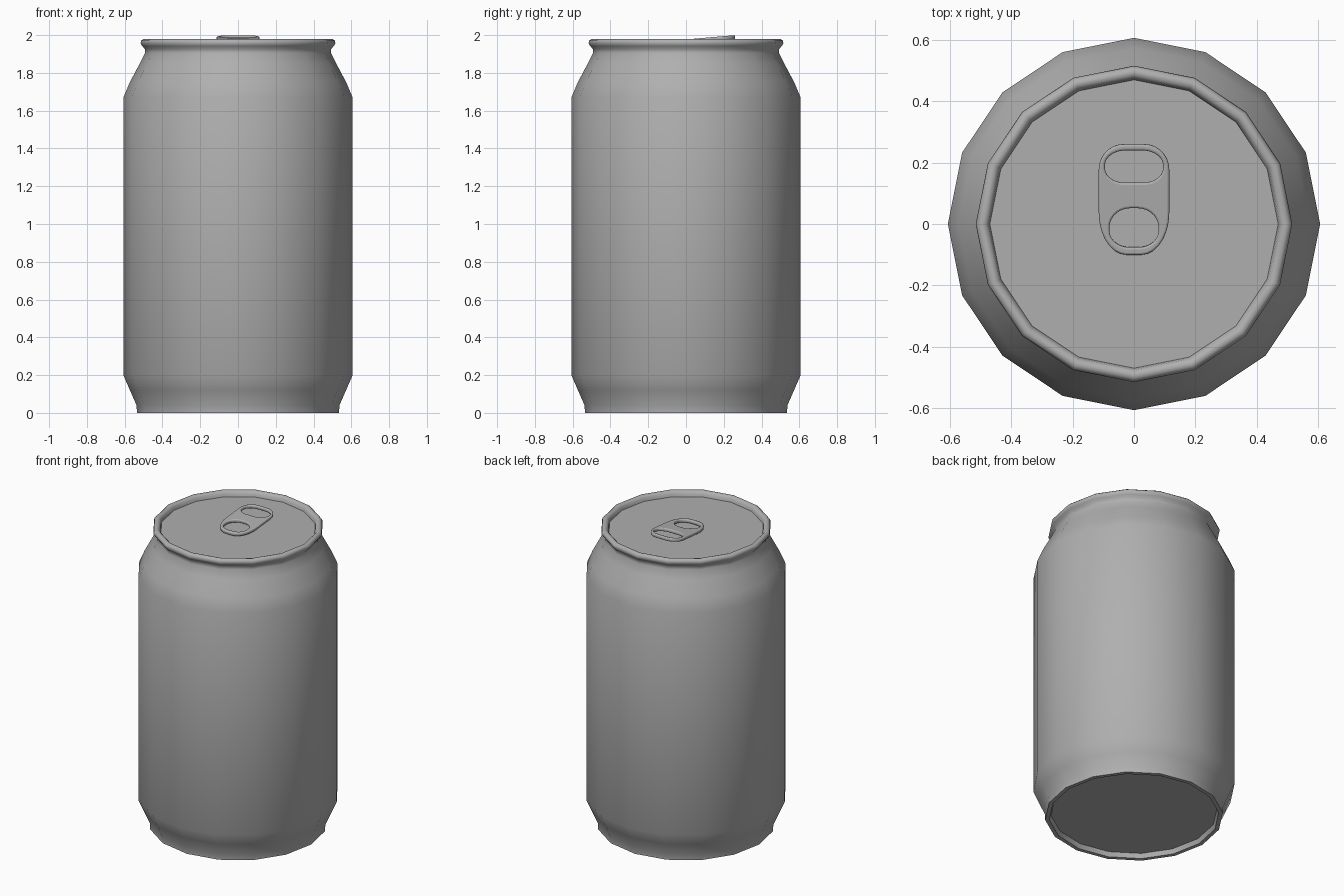
import bpy, math
from math import cos, sin, pi

if "Cube" in bpy.data.objects:
    bpy.data.objects.remove(bpy.data.objects["Cube"])

SIDES = 16

# Dark grey metal
metal = bpy.data.materials.new("dark_grey")
metal.diffuse_color = (0.43, 0.43, 0.43, 1)
metal.use_nodes = True
metal.node_tree.nodes["Principled BSDF"].inputs["Base Color"].default_value = metal.diffuse_color


def smooth(ob, angle):
    bpy.ops.object.select_all(action='DESELECT')
    ob.select_set(True)
    bpy.context.view_layer.objects.active = ob
    bpy.ops.object.shade_smooth_by_angle(angle=math.radians(angle))


def lathe(name, profile, angle=62):
    """Spin (radius, z) points round z; radius 0 closes into a fan."""
    verts, faces, rings = [], [], []
    for r, z in profile:
        n = SIDES if r > 0 else 1
        rings.append([len(verts) + i % n for i in range(SIDES)])
        verts += [(r * cos(2 * pi * i / SIDES), r * sin(2 * pi * i / SIDES), z) for i in range(n)]
    for a, b in zip(rings, rings[1:]):
        for i in range(SIDES):
            j = (i + 1) % SIDES
            faces.append(list(dict.fromkeys((a[i], a[j], b[j], b[i]))))
    me = bpy.data.meshes.new(name)
    me.from_pydata(verts, [], faces)
    me.materials.append(metal)
    ob = bpy.data.objects.new(name, me)
    bpy.context.collection.objects.link(ob)
    smooth(ob, angle)
    return ob


def rounded(cy, hx, hy, top, low, seg=7):
    """Rounded rectangle outline; top and low are (x, y) corner radii."""
    pts = []
    for k, (sx, sy) in enumerate([(1, 1), (-1, 1), (-1, -1), (1, -1)]):
        rx, ry = top if sy > 0 else low
        for i in range(seg + 1):
            a = (k + i / seg) * pi / 2
            pts.append((sx * (hx - rx) + rx * cos(a), cy + sy * (hy - ry) + ry * sin(a)))
    return pts


# Can: recessed base, foot, wall, neck, rolled rim and sunken lid
lathe("can_body", [
    (0, 0.03), (0.50, 0.03), (0.51, 0.0), (0.535, 0.0), (0.537, 0.04),
    (0.572, 0.12), (0.607, 0.20), (0.607, 1.67), (0.573, 1.75), (0.52, 1.85),
    (0.492, 1.905), (0.492, 1.925), (0.507, 1.942), (0.516, 1.957), (0.512, 1.971),
    (0.500, 1.98), (0.485, 1.977), (0.475, 1.967), (0.470, 1.945), (0, 1.945)])

# Pull tab: flat plate with two holes, rounded edges and a slight tilt
BEV = 0.007
cu = bpy.data.curves.new("pull_tab", 'CURVE')
cu.dimensions = '2D'
cu.fill_mode = 'BOTH'
cu.extrude = 0.004
cu.bevel_depth = BEV
cu.bevel_resolution = 2
outlines = [rounded(0, 0.115 - BEV, 0.181 - BEV, (0.075, 0.075), (0.085, 0.13)),
            rounded(0.108, 0.095 + BEV, 0.053 + BEV, (0.075, 0.055), (0.07, 0.055)),
            rounded(-0.092, 0.08 + BEV, 0.064 + BEV, (0.075, 0.07), (0.07, 0.06))]
for pts in outlines:
    sp = cu.splines.new('POLY')
    sp.points.add(len(pts) - 1)
    for p, (x, y) in zip(sp.points, pts):
        p.co = (x, y, 0, 1)
    sp.use_cyclic_u = True
cu.materials.append(metal)
tab = bpy.data.objects.new("pull_tab", cu)
bpy.context.collection.objects.link(tab)
tab.location = (0, 0.08, 1.973)
tab.rotation_euler = (math.radians(5), 0, 0)
bpy.ops.object.select_all(action='DESELECT')
tab.select_set(True)
bpy.context.view_layer.objects.active = tab
bpy.ops.object.convert(target='MESH')
smooth(bpy.context.view_layer.objects.active, 62)
